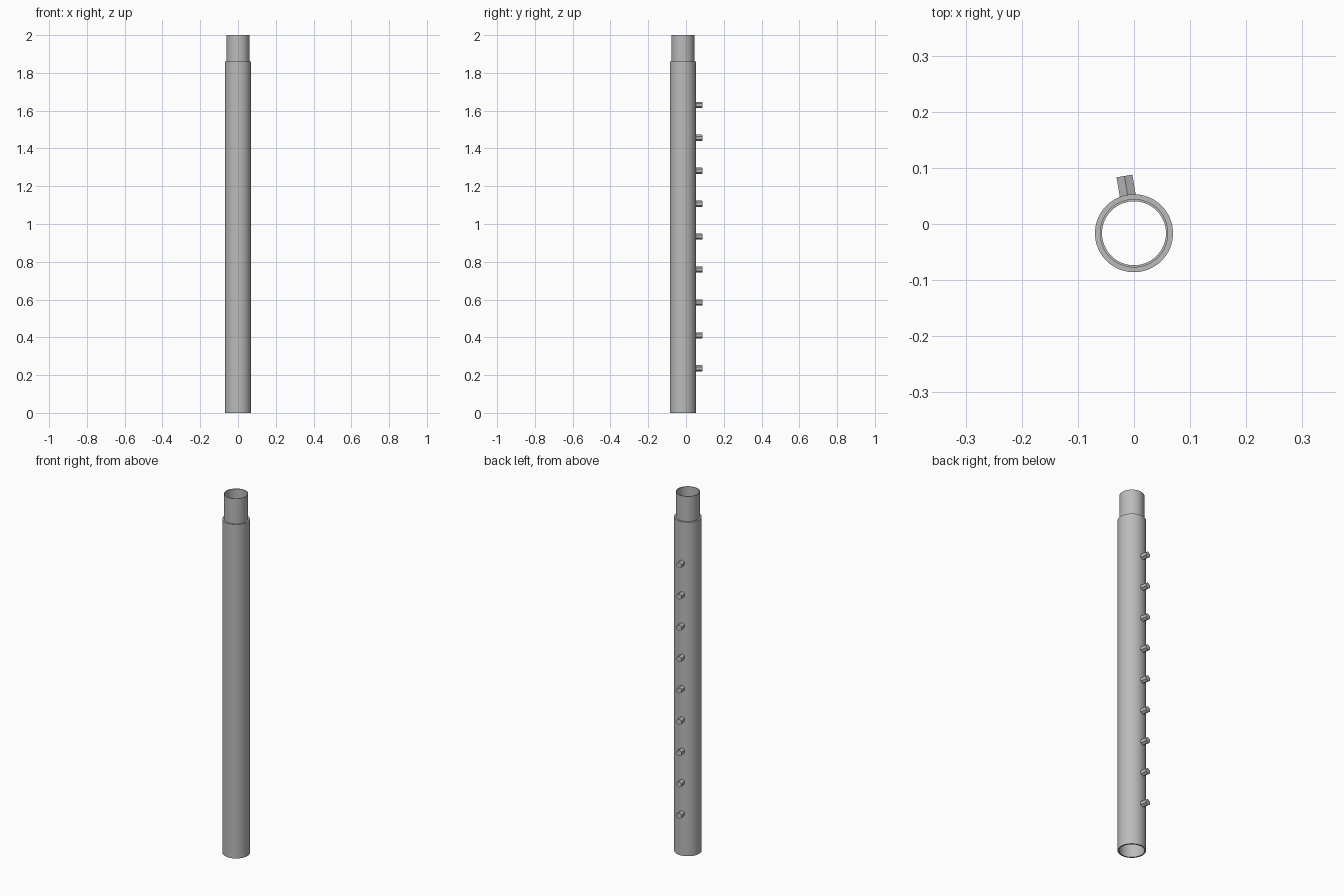
import bpy, bmesh, math
from mathutils import Matrix, Vector

cube = bpy.data.objects.get("Cube")
if cube:
    bpy.data.objects.remove(cube, do_unlink=True)

grey = bpy.data.materials.new("metal grey")
grey.use_nodes = True
colour = (0.5, 0.5, 0.5, 1)
grey.diffuse_color = colour
grey.node_tree.nodes["Principled BSDF"].inputs["Base Color"].default_value = colour

CENTRE_Y = -0.0165
SIDES = 64


def finish(bm, name, smooth):
    bmesh.ops.recalc_face_normals(bm, faces=bm.faces)
    mesh = bpy.data.meshes.new(name)
    bm.to_mesh(mesh)
    bm.free()
    mesh.materials.append(grey)
    obj = bpy.data.objects.new(name, mesh)
    bpy.context.collection.objects.link(obj)
    if smooth:
        bpy.ops.object.select_all(action="DESELECT")
        obj.select_set(True)
        bpy.context.view_layer.objects.active = obj
        bpy.ops.object.shade_smooth_by_angle(angle=math.radians(30))
    return obj


# Hollow pole: outer wall, shoulder, narrow neck, bore and bottom socket
profile = [(0.0695, 0), (0.0695, 1.86), (0.061, 1.86), (0.061, 2),
           (0.057, 2), (0.057, 0.14), (0.062, 0.14), (0.062, 0)]
bm = bmesh.new()
rings = []
for radius, z in profile:
    rings.append([bm.verts.new((radius * math.cos(math.tau * i / SIDES),
                                CENTRE_Y + radius * math.sin(math.tau * i / SIDES), z))
                  for i in range(SIDES)])
for a, b in zip(rings, rings[1:] + rings[:1]):
    for i in range(SIDES):
        j = (i + 1) % SIDES
        bm.faces.new((a[i], a[j], b[j], b[i]))
finish(bm, "pole", True)

# Row of six-sided pegs on the back, with a ridge on top
direction = Matrix.Rotation(math.radians(9.5), 3, "Z") @ Vector((0, 1, 0))
side = direction.cross(Vector((0, 0, 1)))
start, end, peg_radius = 0.066, 0.1035, 0.0165
for n in range(9):
    z = 0.236 + 0.1743 * n
    bm = bmesh.new()
    caps = []
    for distance in (start, end):
        middle = Vector((0, CENTRE_Y, z)) + direction * distance
        caps.append([bm.verts.new(middle + side * peg_radius * math.sin(math.tau * i / 6)
                                  + Vector((0, 0, peg_radius * math.cos(math.tau * i / 6))))
                     for i in range(6)])
    for ring in caps:
        bm.faces.new(ring)
    for i in range(6):
        j = (i + 1) % 6
        bm.faces.new((caps[0][i], caps[0][j], caps[1][j], caps[1][i]))
    finish(bm, f"peg_{n + 1}", False)
